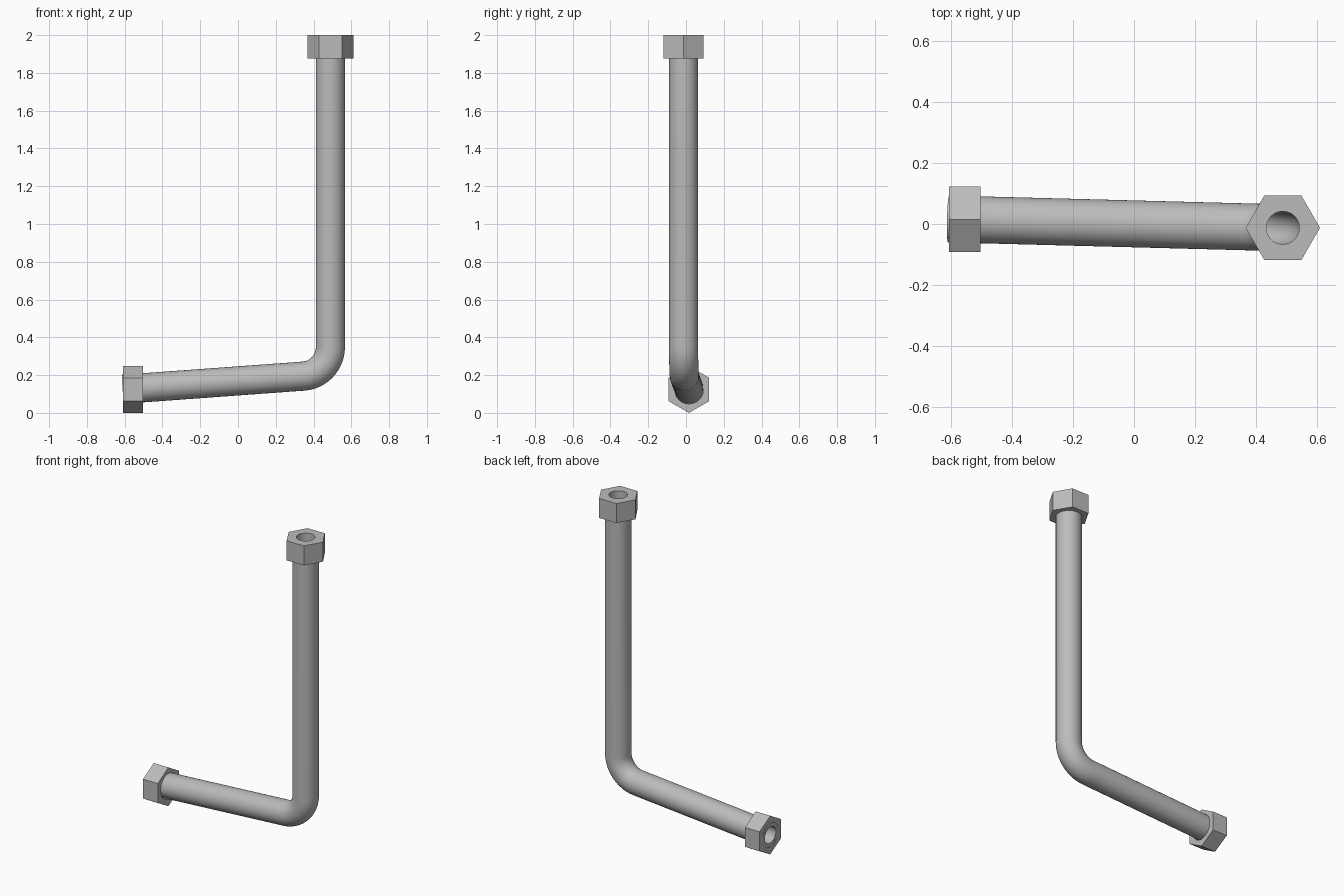
import bpy, bmesh, math
from mathutils import Vector, Matrix

if "Cube" in bpy.data.objects:
    bpy.data.objects.remove(bpy.data.objects["Cube"], do_unlink=True)

steel = bpy.data.materials.new("grey steel")
steel.use_nodes = True
grey = (0.5, 0.5, 0.5, 1)
steel.diffuse_color = grey
steel.node_tree.nodes["Principled BSDF"].inputs["Base Color"].default_value = grey

SIDES = 48
OUTER, INNER, BEND = 0.077, 0.054, 0.154
top = Vector((0.489, -0.0125, 2.0))
corner = Vector((0.489, -0.0125, 0.205))
end = Vector((-0.609, 0.0165, 0.125))


def make_object(name, bm, smooth=True):
    bmesh.ops.recalc_face_normals(bm, faces=bm.faces)
    mesh = bpy.data.meshes.new(name)
    bm.to_mesh(mesh)
    bm.free()
    mesh.materials.append(steel)
    ob = bpy.data.objects.new(name, mesh)
    bpy.context.collection.objects.link(ob)
    if smooth:
        bpy.ops.object.select_all(action="DESELECT")
        ob.select_set(True)
        bpy.context.view_layer.objects.active = ob
        bpy.ops.object.shade_smooth_by_angle(angle=math.radians(30))
    return ob


def bridge_loops(bm, rings):
    # Closed sequence of rings joined with quads
    for a, b in zip(rings, rings[1:] + rings[:1]):
        for i in range(len(a)):
            j = (i + 1) % len(a)
            bm.faces.new((a[i], a[j], b[j], b[i]))


# Centre line: straight, circular bend, straight
down = (corner - top).normalized()
along = (end - corner).normalized()
normal = down.cross(along).normalized()
turn = down.angle(along)
tangent = BEND * math.tan(turn / 2)
bend_start = corner - down * tangent
centre = bend_start + normal.cross(down) * BEND
path = [(top, down)]
STEPS = 16
for k in range(STEPS + 1):
    rot = Matrix.Rotation(turn * k / STEPS, 3, normal)
    path.append((centre + rot @ (bend_start - centre), rot @ down))
path.append((end, along))

# Hollow bent pipe
bm = bmesh.new()


def pipe_ring(point, direction, radius):
    across = direction.cross(normal)
    angles = [2 * math.pi * i / SIDES for i in range(SIDES)]
    return [bm.verts.new(point + radius * (math.cos(a) * normal + math.sin(a) * across))
            for a in angles]


rings = [pipe_ring(p, d, OUTER) for p, d in path]
rings += [pipe_ring(p, d, INNER) for p, d in reversed(path)]
bridge_loops(bm, rings)
make_object("bent_pipe", bm)


# Hexagonal nuts, bored to take the pipe
def hex_nut(name, location, height, radius, rotation):
    bm = bmesh.new()
    apothem = radius * math.cos(math.pi / 6)

    def ring(z, hexagonal):
        verts = []
        for i in range(SIDES):
            a = 2 * math.pi * i / SIDES
            r = OUTER - 0.001
            if hexagonal:
                r = apothem / math.cos(a % (math.pi / 3) - math.pi / 6)
            verts.append(bm.verts.new((r * math.cos(a), r * math.sin(a), z)))
        return verts

    h = height / 2
    bridge_loops(bm, [ring(-h, True), ring(h, True), ring(h, False), ring(-h, False)])
    bmesh.ops.transform(bm, matrix=Matrix.Translation(location) @ rotation, verts=bm.verts)
    make_object(name, bm)


hex_nut("upper_nut", Vector((0.489, -0.0125, 1.9375)), 0.125, 0.122, Matrix.Identity(4))
hex_nut("lower_nut", Vector((-0.556, 0.0155, 0.124)), 0.104, 0.124,
        Matrix.Rotation(math.pi / 2, 4, "Y"))
